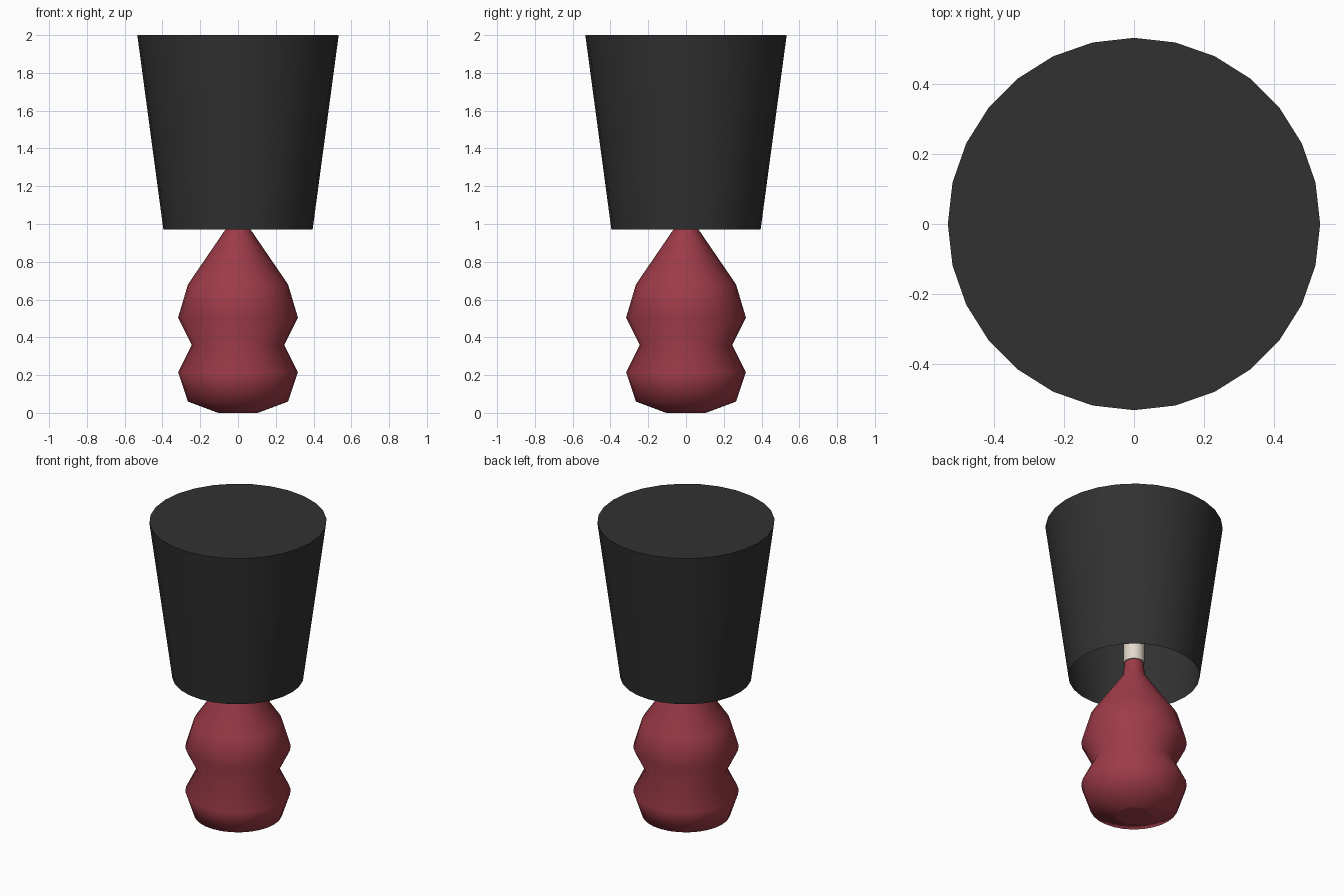
import bpy, bmesh, math

if "Cube" in bpy.data.objects:
    bpy.data.objects.remove(bpy.data.objects["Cube"])

SIDES = 28


def material(name, rgb):
    m = bpy.data.materials.new(name)
    m.diffuse_color = (*rgb, 1.0)
    m.use_nodes = True
    m.node_tree.nodes["Principled BSDF"].inputs["Base Color"].default_value = m.diffuse_color
    return m


def lathe(name, profile, mat, cap_bottom=True, cap_top=True):
    """Spin a (radius, height) profile round z: smooth sides, flat caps with sharp rims."""
    bm = bmesh.new()
    rings = []
    for r, z in profile:
        rings.append([bm.verts.new((r * math.cos(2 * math.pi * i / SIDES),
                                    r * math.sin(2 * math.pi * i / SIDES), z))
                      for i in range(SIDES)])
    for a, b in zip(rings, rings[1:]):
        for i in range(SIDES):
            j = (i + 1) % SIDES
            bm.faces.new((a[i], a[j], b[j], b[i])).smooth = True
    caps = []
    if cap_bottom:
        caps.append(bm.faces.new(rings[0][::-1]))
    if cap_top:
        caps.append(bm.faces.new(rings[-1]))
    for cap in caps:
        cap.smooth = False
        for e in cap.edges:
            e.smooth = False
    mesh = bpy.data.meshes.new(name)
    bm.to_mesh(mesh)
    bm.free()
    mesh.materials.append(mat)
    obj = bpy.data.objects.new(name, mesh)
    bpy.context.collection.objects.link(obj)
    return obj


red = material("deep_red", (0.34, 0.044, 0.064))
black = material("charcoal", (0.031, 0.031, 0.031))
cream = material("cream", (0.76, 0.69, 0.59))

# Double-bulged base with a narrow neck
lathe("lamp_base", [(0.105, 0), (0.265, 0.06), (0.317, 0.215), (0.245, 0.36),
                    (0.317, 0.505), (0.265, 0.68), (0.067, 0.97), (0.054, 1.08)], red)

# Stem carrying the shade
lathe("stem", [(0.063, 1.06), (0.063, 1.99)], cream)

# Shade: open below, closed on top
lathe("lamp_shade", [(0.395, 0.97), (0.533, 2.0)], black, cap_bottom=False)
